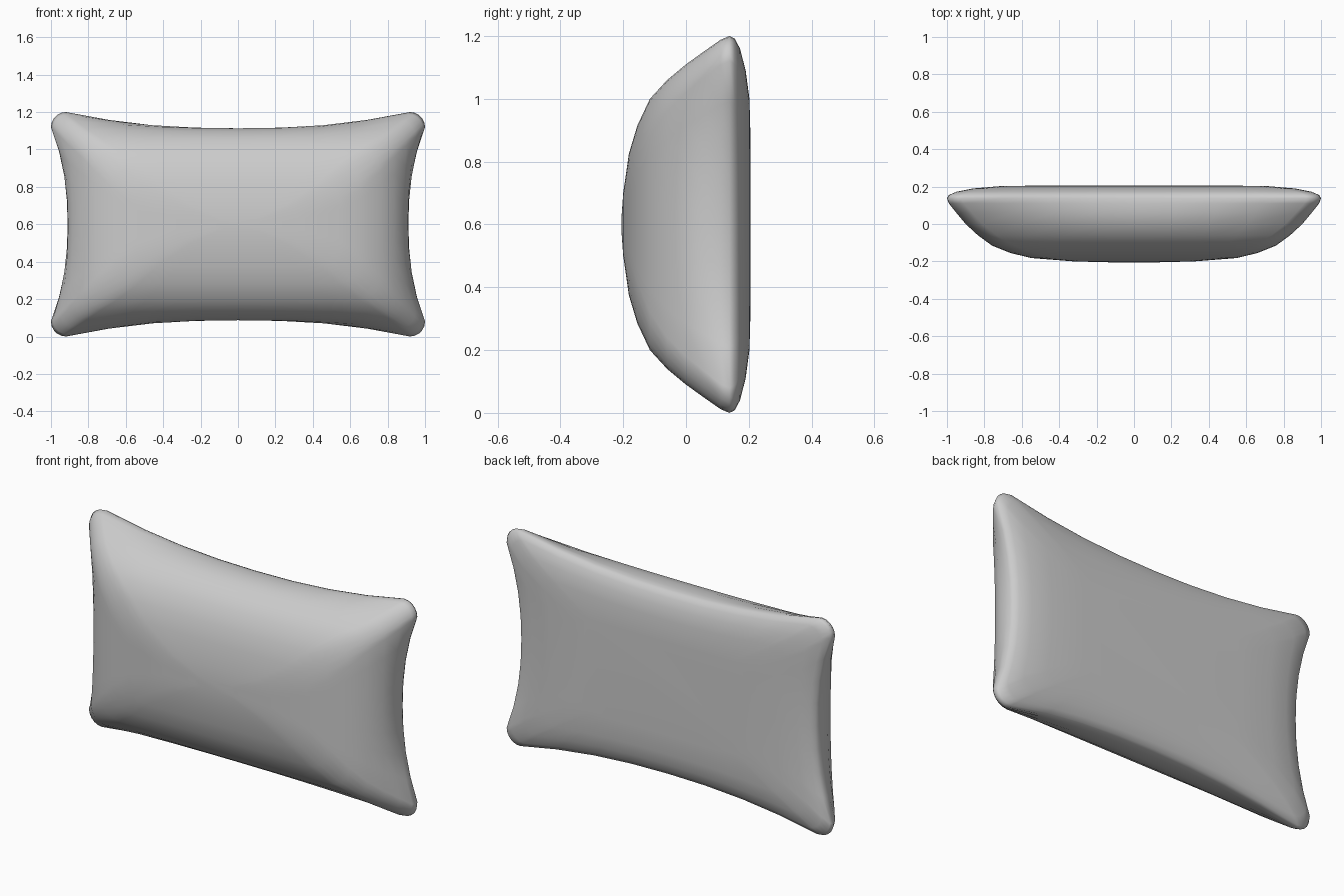
import bpy, bmesh, math

if "Cube" in bpy.data.objects:
    bpy.data.objects.remove(bpy.data.objects["Cube"])

MID_Z = 0.6


def rounded_ring(cx, cz, mx, mz, r, edge=8, arc=5):
    """Rounded rectangle reaching cx, cz at corners and pinched to mx, mz mid-side."""
    pts = []
    ix, iz = cx - r, cz - r
    corners = [(1, 1, 0), (-1, 1, 90), (-1, -1, 180), (1, -1, 270)]
    for k, (sx, sz, a0) in enumerate(corners):
        for i in range(arc + 1):
            a = math.radians(a0 + 90 * i / arc)
            pts.append((sx * ix + r * math.cos(a), sz * iz + r * math.sin(a)))
        nx, nz, na = corners[(k + 1) % 4]
        a = math.radians(a0 + 90)
        start = pts[-1]
        end = (nx * ix + r * math.cos(a), nz * iz + r * math.sin(a))
        for i in range(1, edge):
            t = i / edge
            pts.append((start[0] + (end[0] - start[0]) * t,
                        start[1] + (end[1] - start[1]) * t))
    out = []
    for x, z in pts:
        u = min(1, abs(x) / ix) ** 2.2
        v = min(1, abs(z) / iz) ** 2.2
        out.append((x * (1 - (1 - mx / cx) * (1 - v)),
                    z * (1 - (1 - mz / cz) * (1 - u))))
    return out


# Cross-sections, back to front: y, corner half size, mid-side half size, radius
sections = [
    (0.206, 0.50, 0.26, 0.50, 0.26, 0.06),
    (0.202, 0.72, 0.40, 0.69, 0.37, 0.07),
    (0.190, 0.86, 0.49, 0.81, 0.435, 0.08),
    (0.172, 0.95, 0.56, 0.875, 0.48, 0.08),
    (0.155, 0.99, 0.592, 0.90, 0.503, 0.08),
    (0.138, 1.00, 0.60, 0.908, 0.51, 0.08),
    (0.110, 0.99, 0.588, 0.911, 0.513, 0.08),
    (0.060, 0.95, 0.553, 0.909, 0.513, 0.085),
    (0.000, 0.90, 0.51, 0.885, 0.497, 0.09),
    (-0.060, 0.835, 0.46, 0.835, 0.46, 0.10),
    (-0.115, 0.76, 0.40, 0.76, 0.40, 0.12),
    (-0.155, 0.66, 0.315, 0.66, 0.315, 0.13),
    (-0.182, 0.55, 0.225, 0.55, 0.225, 0.12),
    (-0.200, 0.32, 0.10, 0.32, 0.10, 0.07),
    (-0.205, 0.12, 0.03, 0.12, 0.03, 0.02),
]

# Pillow skin bridged between the sections
bm = bmesh.new()
rings = [[bm.verts.new((x, y, MID_Z + z)) for x, z in rounded_ring(*dims)]
         for y, *dims in sections]
n = len(rings[0])
for a, b in zip(rings, rings[1:]):
    for i in range(n):
        j = (i + 1) % n
        bm.faces.new((a[i], a[j], b[j], b[i]))
bm.faces.new(rings[0])
bm.faces.new(rings[-1])
bmesh.ops.recalc_face_normals(bm, faces=bm.faces[:])
for f in bm.faces:
    f.smooth = True

mesh = bpy.data.meshes.new("pillow")
bm.to_mesh(mesh)
bm.free()
pillow = bpy.data.objects.new("pillow", mesh)
bpy.context.collection.objects.link(pillow)
